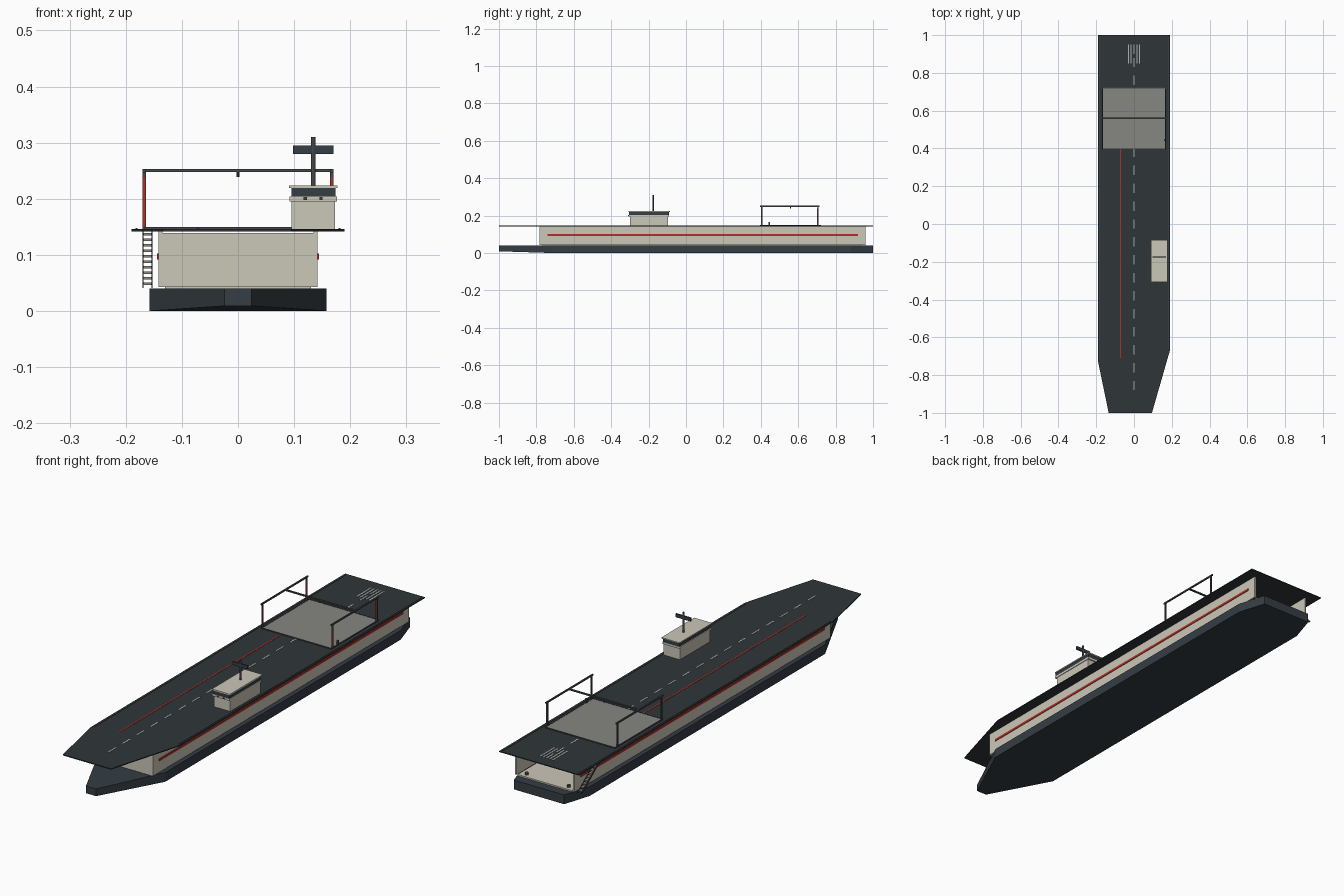
import bpy, bmesh, math

if "Cube" in bpy.data.objects:
    bpy.data.objects.remove(bpy.data.objects["Cube"])


def mat(name, rgb):
    m = bpy.data.materials.new(name)
    m.diffuse_color = (*rgb, 1)
    m.use_nodes = True
    m.node_tree.nodes["Principled BSDF"].inputs["Base Color"].default_value = m.diffuse_color
    return m


SLATE = mat("slate", (0.035, 0.047, 0.058))
DECK = mat("deck_dark", (0.028, 0.036, 0.040))
CREAM = mat("cream", (0.60, 0.57, 0.48))
RED = mat("red", (0.42, 0.03, 0.02))
GREY = mat("grey", (0.24, 0.24, 0.22))
PALE = mat("pale_marking", (0.45, 0.46, 0.44))
STEEL = mat("steel", (0.06, 0.065, 0.07))


def finish(bm, name, m):
    bmesh.ops.recalc_face_normals(bm, faces=bm.faces)
    me = bpy.data.meshes.new(name)
    bm.to_mesh(me)
    bm.free()
    me.materials.append(m)
    ob = bpy.data.objects.new(name, me)
    bpy.context.collection.objects.link(ob)
    return ob


def box(name, x, y, z, m):
    """Box from (min, max) pairs."""
    bm = bmesh.new()
    bmesh.ops.create_cube(bm, size=1)
    for v in bm.verts:
        v.co = [(a + b) / 2 + c * (b - a) for (a, b), c in zip((x, y, z), v.co)]
    return finish(bm, name, m)


def slab(name, outline, z0, z1, m, lift=None):
    """Extruded plan outline; lift raises chosen bottom points."""
    bm = bmesh.new()
    n = len(outline)
    lo = [bm.verts.new((x, y, z0 + (lift(y) if lift else 0))) for x, y in outline]
    hi = [bm.verts.new((x, y, z1)) for x, y in outline]
    for i in range(n):
        j = (i + 1) % n
        bm.faces.new((lo[i], lo[j], hi[j], hi[i]))
    bm.faces.new(hi)
    fs = bm.faces.new(lo[::-1])
    bmesh.ops.triangulate(bm, faces=[fs])
    return finish(bm, name, m)


def cyl(name, x, y, z0, z1, r, m, seg=12):
    bm = bmesh.new()
    bmesh.ops.create_cone(bm, cap_ends=True, segments=seg, radius1=r, radius2=r, depth=z1 - z0)
    bmesh.ops.translate(bm, verts=bm.verts, vec=(x, y, (z0 + z1) / 2))
    return finish(bm, name, m)


# Hull with tapered bow and chamfered stern
slab("hull", [(-0.024, -1), (0.024, -1), (0.158, -0.72), (0.158, 0.88), (0.12, 1),
              (-0.12, 1), (-0.158, 0.88), (-0.158, -0.72)], 0, 0.04, SLATE,
     lift=lambda y: 0.009 if y < -0.9 else 0)

# Hangar: floor, side walls, front bulkhead, open stern
box("hangar_floor", (-0.13, 0.13), (-0.77, 0.96), (0.04, 0.046), CREAM)
box("front_bulkhead", (-0.137, 0.137), (-0.782, -0.77), (0.043, 0.139), CREAM)
for s, side in ((-1, "left"), (1, "right")):
    def xs(a, b):
        return tuple(sorted((s * a, s * b)))
    box(f"{side}_hangar_wall", xs(0.135, 0.142), (-0.78, 0.96), (0.043, 0.143), CREAM)
    box(f"{side}_red_stripe", xs(0.142, 0.1445), (-0.74, 0.92), (0.092, 0.102), RED)
    cyl(f"{side}_bollard", s * 0.1, 0.94, 0.046, 0.056, 0.007, STEEL)

# Flight deck
slab("flight_deck", [(-0.134, -1), (0.095, -1), (0.19, -0.67), (0.19, 1),
                     (-0.19, 1), (-0.19, -0.73)], 0.142, 0.146, DECK)
box("left_deck_edge", (-0.183, -0.179), (-0.72, 0.99), (0.146, 0.148), STEEL)
box("right_deck_edge", (0.179, 0.183), (-0.66, 0.99), (0.146, 0.148), STEEL)

# Deck markings
box("red_deck_line", (-0.075, -0.069), (-0.71, 0.40), (0.146, 0.147), RED)
y = -0.88
while y < 0.84:
    if not 0.36 < y < 0.70:
        box("centre_dash", (-0.003, 0.003), (y, y + 0.05), (0.146, 0.147), PALE)
    y += 0.095
for x in (-0.03, -0.015, 0.015, 0.03):
    box("stern_bar", (x - 0.003, x + 0.003), (0.85, 0.95), (0.146, 0.147), PALE)
box("stern_centre_bar", (-0.003, 0.003), (0.90, 0.95), (0.146, 0.147), PALE)

# Lift platform with dark rim
box("lift_platform", (-0.163, 0.163), (0.40, 0.72), (0.146, 0.149), GREY)
for s in (-1, 1):
    a, b = sorted((s * 0.163, s * 0.167))
    box("lift_rim_side", (a, b), (0.395, 0.72), (0.146, 0.150), STEEL)
    box("lift_rim_end", (-0.165, 0.165), (0.559 + s * 0.161 - 0.002, 0.559 + s * 0.161 + 0.002),
        (0.146, 0.150), STEEL)

# Gantry over the lift
for s in (-1, 1):
    x = s * 0.167
    for y in (0.405, 0.705):
        box("gantry_post", (x - 0.003, x + 0.003), (y - 0.003, y + 0.003), (0.146, 0.25), STEEL)
        box("gantry_post_stripe", (x - 0.002, x + 0.002), (y - 0.0045, y - 0.003),
            (0.15, 0.238), RED)
    box("gantry_rail", (x - 0.003, x + 0.003), (0.395, 0.715), (0.247, 0.253), STEEL)
box("gantry_cross_beam", (-0.17, 0.17), (0.555, 0.563), (0.248, 0.253), STEEL)
cyl("gantry_hook", 0, 0.559, 0.239, 0.248, 0.003, STEEL, 8)
box("lift_control", (0.160, 0.168), (0.44, 0.448), (0.146, 0.166), STEEL)

# Island
box("island_body", (0.095, 0.173), (-0.30, -0.095), (0.146, 0.195), CREAM)
box("island_ledge", (0.092, 0.176), (-0.308, -0.090), (0.195, 0.204), CREAM)
box("island_windows", (0.095, 0.174), (-0.306, -0.092), (0.204, 0.219), SLATE)
box("island_roof", (0.091, 0.177), (-0.308, -0.085), (0.219, 0.224), CREAM)
for x in (0.12, 0.148):
    box("island_lamp", (x - 0.003, x + 0.003), (-0.311, -0.308), (0.198, 0.203), STEEL)
cyl("mast", 0.134, -0.175, 0.22, 0.31, 0.004, STEEL)
box("radar_panel", (0.098, 0.170), (-0.178, -0.172), (0.280, 0.295), SLATE)

# Port stairway from hull to deck near the stern
N = 10
for i in range(N):
    y = 0.95 - 0.013 * i
    z = 0.046 + 0.0098 * i
    box("stair_step", (-0.169, -0.154), (y - 0.015, y), (z, z + 0.005), GREY)
for x in (-0.170, -0.154):
    bm = bmesh.new()
    pts = [(0.958, 0.041), (0.944, 0.041), (0.808, 0.143), (0.822, 0.143)]
    f = bm.faces.new([bm.verts.new((x, a, b)) for a, b in pts])
    r = bmesh.ops.extrude_face_region(bm, geom=[f])
    bmesh.ops.translate(bm, vec=(0.002, 0, 0),
                        verts=[v for v in r["geom"] if isinstance(v, bmesh.types.BMVert)])
    finish(bm, "stair_stringer", STEEL)
